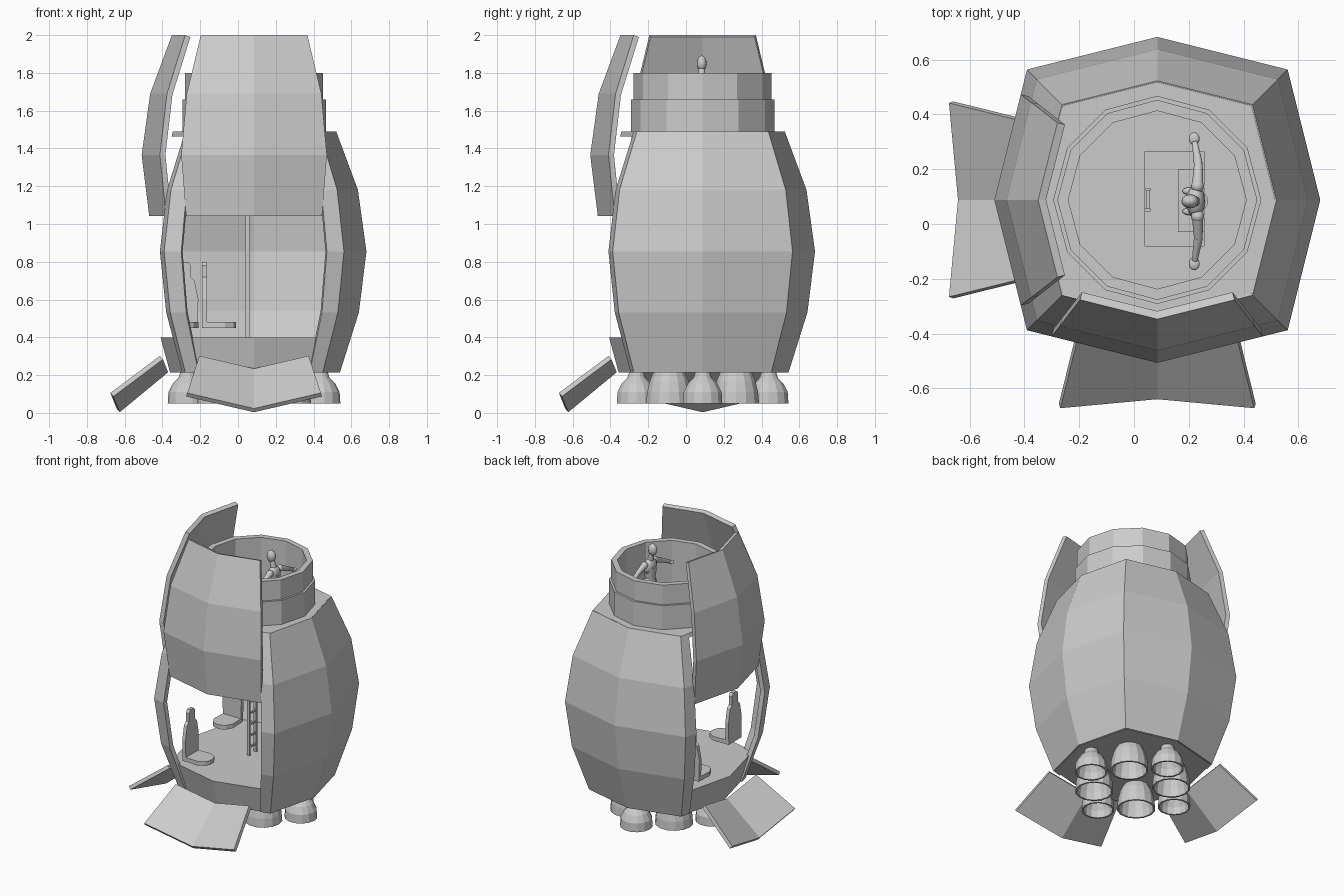
import bpy, bmesh, math
from mathutils import Vector, Matrix

if "Cube" in bpy.data.objects:
    bpy.data.objects.remove(bpy.data.objects["Cube"])

C = Vector((0.085, 0.088, 0))
# barrel profile: height, radius at the middle of each wall
PROF = [(.215, .455), (.532, .555), (.855, .595), (1.18, .55), (1.49, .435)]
DOOR = .81          # half width of a door as a share of the wall


def make(name, verts, faces, fix=True):
    me = bpy.data.meshes.new(name)
    bm = bmesh.new()
    vs = [bm.verts.new(v) for v in verts]
    for f in faces:
        bm.faces.new([vs[i] for i in f])
    bmesh.ops.remove_doubles(bm, verts=bm.verts, dist=1e-4)
    if fix:
        bmesh.ops.recalc_face_normals(bm, faces=bm.faces)
    bm.to_mesh(me)
    bm.free()
    ob = bpy.data.objects.new(name, me)
    bpy.context.collection.objects.link(ob)
    return ob


def side(k):        # rotation that turns the +x wall into wall k
    return Matrix.Translation(C) @ Matrix.Rotation(k * math.pi / 2, 4, 'Z')


def wall(k, spans, rows, extra=Matrix()):
    verts, faces = [], []
    for t0, t1 in spans:
        for (z0, r0), (z1, r1) in zip(rows, rows[1:]):
            n = len(verts)
            for t, z, r in ((t0, z0, r0), (t1, z0, r0), (t1, z1, r1), (t0, z1, r1)):
                p = Vector((r * (1 - .2 * abs(t)), .8 * r * t, z))
                verts.append(side(k) @ (extra @ p))
            faces.append((n, n + 1, n + 2, n + 3))
    return verts, faces


def thicken(ob, th):
    m = ob.modifiers.new("shell", 'SOLIDIFY')
    m.thickness, m.offset, m.use_even_offset = th, -1, True


def rings(name, levels, closed=False):
    """Loft between rings of equal point count."""
    n = len(levels[0])
    verts = [p for ring in levels for p in ring]
    L = len(levels)
    faces = []
    for j in range(L if closed else L - 1):
        for i in range(n):
            a, b = j * n, (j + 1) % L * n
            faces.append((a + i, a + (i + 1) % n, b + (i + 1) % n, b + i))
    if not closed:
        faces += [tuple(range(n)), tuple(range((L - 1) * n, L * n))]
    return make(name, verts, faces)


def octagon(r, z):
    return [side(k) @ Vector(p) for k in range(4) for p in ((r, 0, z), (.8 * r, .8 * r, z))]


def circle(c, r, z, n):
    return [(c[0] + r * math.cos(2 * math.pi * i / n), c[1] + r * math.sin(2 * math.pi * i / n), z)
            for i in range(n)]


def box(name, lo, hi):
    (a, b, c), (d, e, f) = lo, hi
    return rings(name, [[(a, b, z), (d, b, z), (d, e, z), (a, e, z)] for z in (c, f)])


# hull: two full walls, two walls with door openings (left = 2, front = 3)
hv, hf = [], []
for k in range(4):
    post = [(-1, -DOOR), (DOOR, 1)]
    v, f = wall(k, post + ([(-DOOR, 0), (0, DOOR)] if k < 2 else []), PROF)
    hf += [tuple(i + len(hv) for i in q) for q in f]
    hv += v
thicken(make("hull", hv, hf, False), .03)

# raised doors and lowered ramps
for k, tag in ((2, "left"), (3, "front")):
    halves = [(-DOOR, 0), (0, DOOR)]
    thicken(make(tag + "_raised_door", *wall(k, halves, PROF[1:], Matrix.Translation((0, 0, .51))), False), .03)
    hinge = Matrix.Translation((.455, 0, .215))
    swing = hinge @ Matrix.Rotation(math.radians(112), 4, 'Y') @ hinge.inverted()
    thicken(make(tag + "_ramp", *wall(k, halves, PROF[:2], swing), False), .025)

# floor block, deck with hatch
rings("floor_block", [octagon(.445, .215), octagon(.495, .4)])
deck = rings("deck", [octagon(.437, 1.462), octagon(.43, 1.489)])
cutter = box("hatch_cutter", (.04, -.08, 1.4), (.255, .265, 1.55))
cutter.hide_render = True
cutter.hide_viewport = True
cut = deck.modifiers.new("hatch", 'BOOLEAN')
cut.object, cut.operation, cut.solver = cutter, 'DIFFERENCE', 'EXACT'
box("hatch_step", (.16, -.03, 1.33), (.255, .2, 1.352))

# turret ring
rings("turret_ring", [circle(C, r, z, 12) for r, z in
      ((.38, 1.485), (.38, 1.66), (.365, 1.66), (.365, 1.8), (.325, 1.8), (.325, 1.485))], True)


# engine nozzles: hollow bells
def nozzle(name, x, y, prof, n=14):
    inner = [(max(r - .012, .01), z - .01 if z > .06 else z) for r, z in prof]
    path = [(.002, prof[-1][1])] + prof[::-1] + inner + [(.002, inner[-1][1])]
    rings(name, [circle((C.x + x, C.y + y), r, z, n) for r, z in path])


for k in range(4):
    a = k * math.pi / 2
    nozzle(f"small_nozzle_{k}", .35 * math.cos(a), .35 * math.sin(a),
           [(.107, .05), (.103, .11), (.08, .155), (.05, .185), (.04, .216)])
    a += math.pi / 4
    nozzle(f"large_nozzle_{k}", .25 * math.cos(a), .25 * math.sin(a),
           [(.125, .05), (.12, .11), (.105, .17), (.085, .216)])

# ladder up to the hatch
for y in (.045, .12):
    box("ladder_rail", (.04, y, .4), (.06, y + .012, 1.48))
for i in range(13):
    box("ladder_rung", (.044, .05, .45 + i * .08), (.056, .128, .462 + i * .08))

# wall seats: shaped back plate and pad; the second is the first turned a quarter
BACK = [(-.07, .46), (.07, .46), (.075, .6), (.055, .7), (.035, .72), (.035, .78), (.02, .8),
        (-.02, .8), (-.035, .78), (-.035, .72), (-.055, .7), (-.075, .6)]
PAD = [(.0, -.07), (.12, -.075), (.165, -.05), (.18, -.02), (.18, .02), (.165, .05), (.12, .075), (0, .07)]
for k in (0, -1):
    turn = side(k)
    base = Vector((-.275, -.37, 0))
    place = lambda x, y, z: turn @ (base + Vector((x, y, z)))
    rings("seat_back", [[place(x, y, z) for y, z in BACK] for x in (0, .025)])
    rings("seat_pad", [[place(x, y, z) for x, y in PAD] for z in (.45, .48)])

# figure with spread arms, built from tapered limbs
fig = bmesh.new()


def limb(p, q, r0, r1):
    p, q = Vector(p), Vector(q)
    d = q - p
    m = Matrix.Translation((p + q) / 2) @ d.to_track_quat('Z', 'Y').to_matrix().to_4x4()
    bmesh.ops.create_cone(fig, cap_ends=True, segments=10, radius1=r0, radius2=r1, depth=d.length, matrix=m)


def ball(p, s):
    bmesh.ops.create_uvsphere(fig, u_segments=12, v_segments=8, radius=1,
                              matrix=Matrix.Translation(p) @ Matrix.Diagonal((*s, 1)))


Y = .083
ball((.205, Y, 1.85), (.032, .026, .042))
limb((.222, Y, 1.775), (.21, Y, 1.83), .02, .017)
ball((.225, Y, 1.73), (.035, .06, .055))
limb((.225, Y, 1.73), (.225, Y, 1.64), .045, .035)
ball((.225, Y, 1.63), (.034, .046, .04))
for s in (-1, 1):
    limb((.232, Y + s * .05, 1.755), (.235, Y + s * .14, 1.715), .022, .016)
    ball((.232, Y + s * .055, 1.752), (.024, .024, .024))
    limb((.235, Y + s * .135, 1.717), (.222, Y + s * .215, 1.68), .017, .011)
    ball((.22, Y + s * .228, 1.672), (.02, .024, .01))
    limb((.225, Y + s * .025, 1.62), (.225, Y + s * .035, 1.49), .03, .02)
    limb((.225, Y + s * .035, 1.49), (.228, Y + s * .035, 1.36), .022, .014)
    ball((.21, Y + s * .037, 1.362), (.034, .015, .012))
me = bpy.data.meshes.new("figure")
fig.to_mesh(me)
fig.free()
ob = bpy.data.objects.new("figure", me)
bpy.context.collection.objects.link(ob)
bpy.ops.object.select_all(action='DESELECT')
ob.select_set(True)
bpy.context.view_layer.objects.active = ob
bpy.ops.object.shade_smooth_by_angle(angle=math.radians(50))
